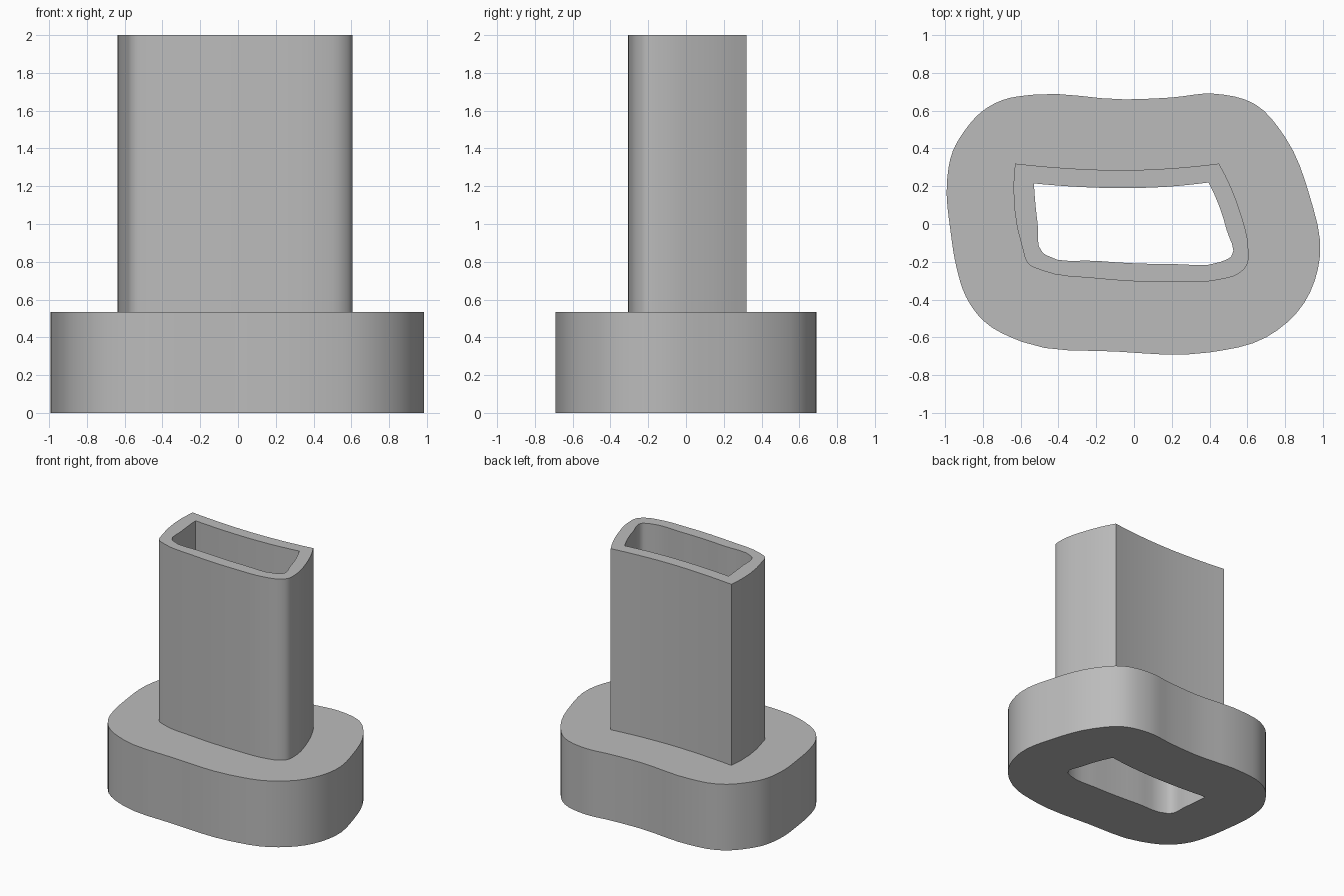
import bpy
import bmesh
import math
from mathutils import Vector
from mathutils.geometry import interpolate_bezier

default = bpy.data.objects.get("Cube")
if default:
    bpy.data.objects.remove(default, do_unlink=True)

BASE_HEIGHT = 0.535
TOTAL_HEIGHT = 2.0


def smooth_run(points, closed=False, steps=4):
    """Smooth line through the points, without its last point."""
    pts = [Vector((x, y, 0)) for x, y in points]
    count = len(pts)
    spans = count if closed else count - 1
    chords = [pts[(i + 1) % count] - pts[i] for i in range(spans)]
    tangents = [None] * count
    for i in range(count):
        if closed or 0 < i < count - 1:
            before, after = chords[i - 1], chords[i % spans]
            blend = before.normalized() * after.length + after.normalized() * before.length
            tangents[i] = blend.normalized()
    if not closed:
        # Run ends follow the curvature of the neighbouring point
        first, last = chords[0].normalized(), chords[-1].normalized()
        tangents[0] = (2 * first - tangents[1]).normalized() if count > 2 else first
        tangents[-1] = (2 * last - tangents[-2]).normalized() if count > 2 else last
    line = []
    for i, chord in enumerate(chords):
        j = (i + 1) % count
        reach = chord.length / 3
        line += interpolate_bezier(pts[i], pts[i] + tangents[i] * reach,
                                   pts[j] - tangents[j] * reach, pts[j], steps + 1)[:-1]
    return line


def cornered_outline(runs):
    """Join smooth runs that meet at sharp corners."""
    return [p for run in runs for p in smooth_run(run)]


# Wide rounded flange
flange = smooth_run([
    (-.53, .685), (-.7, .655), (-.8, .6), (-.9, .49), (-.96, .385), (-.99, .23),
    (-.97, -.05), (-.94, -.23), (-.89, -.385), (-.8, -.51), (-.59, -.625),
    (-.1, -.675), (.4, -.68), (.7, -.6), (.9, -.42), (.985, -.17),
    (.93, .15), (.8, .46), (.64, .635), (.42, .69), (.2, .67), (-.05, .66)], closed=True)

# Upright tube: bowed back, then one run round the sides and front
back_left, back_right = (-.63, .32), (.45, .32)
tube = cornered_outline([
    [back_left, (-.59, -.13), (-.56, -.21), (-.49, -.245), (-.2, -.288), (.2, -.307),
     (.45, -.295), (.55, -.265), (.597, -.22), (.605, -.13), (.56, .07), back_right],
    [back_right, (.2, .295), (-.08, .285), (-.35, .295), back_left]])

# Opening through the whole part
hole_left, hole_right = (-.53, .215), (.395, .22)
hole = cornered_outline([
    [hole_left, (-.51, .0), (-.485, -.15), (-.465, -.165), (-.2, -.195), (.2, -.212),
     (.46, -.2), (.515, -.172), (.49, -.03), hole_right],
    [hole_right, (.17, .197), (-.07, .19), (-.3, .197), hole_left]])

bm = bmesh.new()


def loop_at(outline, z):
    verts = [bm.verts.new((p.x, p.y, z)) for p in outline]
    edges = [bm.edges.new((v, verts[(i + 1) % len(verts)])) for i, v in enumerate(verts)]
    return verts, edges


def wall(low, high):
    a, b = low[0], high[0]
    for i in range(len(a)):
        j = (i + 1) % len(a)
        bm.faces.new((a[i], a[j], b[j], b[i]))


def flat_ring(outer, inner):
    bmesh.ops.triangle_fill(bm, edges=outer[1] + inner[1], use_beauty=True,
                            normal=(0, 0, 1))


flange_low, flange_high = loop_at(flange, 0), loop_at(flange, BASE_HEIGHT)
tube_low, tube_high = loop_at(tube, BASE_HEIGHT), loop_at(tube, TOTAL_HEIGHT)
hole_low, hole_high = loop_at(hole, 0), loop_at(hole, TOTAL_HEIGHT)

# Flat rings: underside, shoulder and rim
flat_ring(flange_low, hole_low)
flat_ring(flange_high, tube_low)
flat_ring(tube_high, hole_high)
# Upright walls
wall(flange_low, flange_high)
wall(tube_low, tube_high)
wall(hole_low, hole_high)
bmesh.ops.recalc_face_normals(bm, faces=bm.faces)

mesh = bpy.data.meshes.new("flanged_duct")
bm.to_mesh(mesh)
bm.free()
duct = bpy.data.objects.new("flanged_duct", mesh)
bpy.context.collection.objects.link(duct)

# Plain grey finish
grey = bpy.data.materials.new("plain grey")
grey.use_nodes = True
colour = (0.5, 0.5, 0.5, 1)
grey.diffuse_color = colour
for node in grey.node_tree.nodes:
    if node.type == 'BSDF_PRINCIPLED':
        node.inputs["Base Color"].default_value = colour
mesh.materials.append(grey)

bpy.ops.object.select_all(action='DESELECT')
duct.select_set(True)
bpy.context.view_layer.objects.active = duct
bpy.ops.object.shade_smooth_by_angle(angle=math.radians(35))
